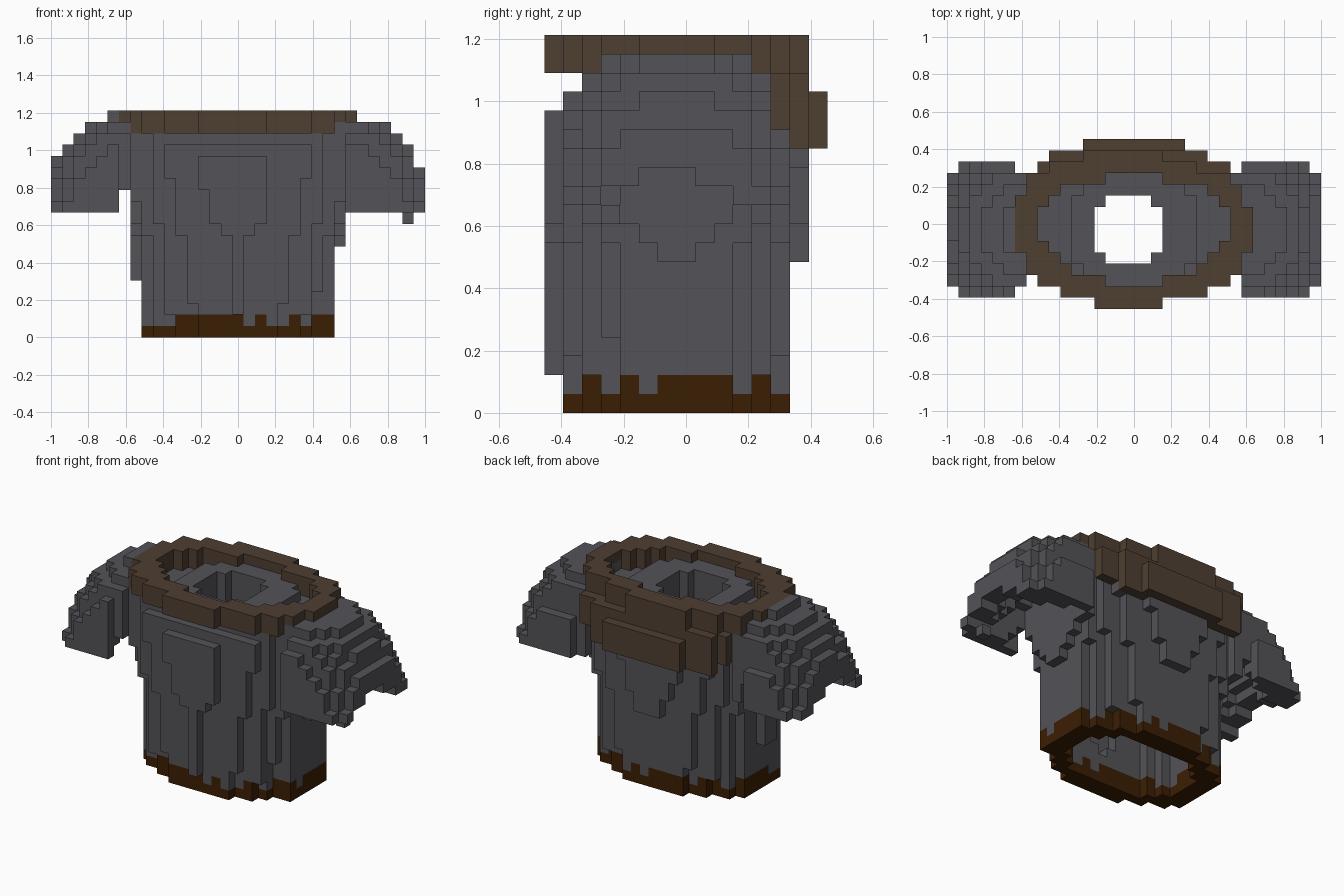
import bpy, bmesh
from mathutils import Vector

if "Cube" in bpy.data.objects:
    bpy.data.objects.remove(bpy.data.objects["Cube"])

NX, NY, NZ = 33, 15, 20
S = 2 / NX                      # block size
MID_Y = -0.03                   # centre line of the torso


def material(name, rgb):
    m = bpy.data.materials.new(name)
    m.use_nodes = True
    m.diffuse_color = (*rgb, 1)
    m.node_tree.nodes["Principled BSDF"].inputs["Base Color"].default_value = (*rgb, 1)
    return m


MATS = {
    "tunic_body": material("slate grey", (0.087, 0.087, 0.098)),
    "collar": material("leather brown", (0.077, 0.05, 0.032)),
    "hem": material("dark brown", (0.044, 0.013, 0.001)),
}
MATS["sleeves"] = MATS["tunic_body"]


def centre(i, j, k):
    return (i - 16) * S, (j - 7) * S, (k + 0.5) * S


def in_ellipse(x, y, a, b):
    return (x / a) ** 2 + ((y - MID_Y) / b) ** 2 <= 1


def in_neck_hole(i, j):
    corner = i in (13, 18) and j in (4, 9)
    return 13 <= i <= 18 and 4 <= j <= 9 and not corner


# Collar rows from front to back: outer first, outer last, inner first, inner last
COLLAR = [(13, 18, 0, 0), (10, 22, 0, 0), (8, 24, 14, 18), (7, 25, 11, 21),
          (7, 25, 10, 22), (6, 26, 9, 23), (6, 26, 8, 24), (6, 26, 8, 24),
          (6, 26, 8, 24), (6, 25, 9, 23), (7, 25, 10, 22), (7, 24, 14, 18),
          (8, 24, 0, 0), (9, 22, 0, 0), (12, 20, 0, 0)]


def is_collar(i, j, k):
    first, last, hole_first, hole_last = COLLAR[j]
    if not first <= i <= last or (hole_first and hole_first <= i <= hole_last):
        return False
    if k == 18 and i > 24:
        return False
    if j == 14:
        return 14 <= k <= 16
    if j >= 12 and k >= 18:                      # back leans in at the top
        return 12 <= i <= 18 if j == 13 else 9 <= i <= 21
    # The back of the collar hangs lower
    return k >= {12: 15, 13: 14}.get(j, 18)


def is_body(i, j, k):
    x, y, z = centre(i, j, k)
    if i == 16 and j == 0 and 2 <= k <= 15:      # front ridge
        return True
    # The torso widens towards the armpits
    a = min(0.535 + 0.025 * z + 0.3 * max(z - 0.5, 0), 0.6)
    b = 0.36 + 0.07 * z
    if x < 0:
        a += 0.005
    if k == 19 or in_neck_hole(i, j) or not in_ellipse(x, y, a, b):
        return False
    if (j == 0 and i > 18) or (j == 3 and i > 22 and k < 4):
        return False
    if k == 18:                                  # raised neck ring
        return in_ellipse(x, y, 0.36, 0.31)
    if k >= 16:                                  # shoulder roof
        return j >= k - 15 and j <= 12
    return not in_ellipse(x, y, a - 0.12, b - 0.1)


def in_dome(x, y, z, a, b, c):
    """Rounded shoulder cap growing outwards from the torso."""
    u, v, w = (x - 0.5) / a, abs(y - MID_Y) / b, max(z - 0.67, 0) / c
    return u ** 2.5 + v ** 2.5 + w ** 1.5 <= 1.17


def is_sleeve(i, j, k):
    x, y, z = centre(i, j, k)
    x = abs(x)
    # Loose blocks: cuff drip, shoulder crest, right cuff top
    if (i, j, k) == (31, 3, 10) or (i == 5 and k == 19 and 5 <= j <= 8):
        return True
    if i == 0 and k == 15 and 6 <= j <= 8:
        return True
    if k < 11 or k > 18 or not 1 <= j <= 12 or x < 0.5:
        return False
    if (j in (1, 2, 12) and x < 0.6) or (j == 12 and k > 14):
        return False
    if i == 6 and j in (1, 12):
        return False
    # Arched opening at the cuff, hollow inside
    if k < (13 if 5 <= j <= 7 else 12 if 3 <= j <= 9 else 11):
        return False
    if x > 0.6 and in_dome(x, y, z, 0.4, 0.28, 0.34):
        return False
    return in_dome(x, y, z, 0.51, 0.42, 0.5)


def is_hem(i, j, k):
    if k > 1 or not is_body(i, j, k):
        return False
    if k == 0:
        return True
    if j <= 5 and i <= 10:                       # plain right front corner
        return False
    if abs(i - 16) >= 7:                         # ragged sides
        return j in (2, 4, 6, 7, 8, 9, 11)
    if j > 7:                                    # ragged back
        return i not in (12, 17, 19)
    return 11 <= i <= 16 or i in (18, 21)        # ragged front


# Sort every block into its part
blocks = {}
for i in range(NX):
    for j in range(NY):
        for k in range(NZ):
            for part, test in (("collar", is_collar), ("hem", is_hem),
                               ("tunic_body", is_body), ("sleeves", is_sleeve)):
                if test(i, j, k):
                    blocks[i, j, k] = part
                    break

DIRS = [Vector(d) for d in ((1, 0, 0), (-1, 0, 0), (0, 1, 0),
                            (0, -1, 0), (0, 0, 1), (0, 0, -1))]


def build_part(part):
    """Skin the open sides of all blocks of one part."""
    bm = bmesh.new()
    for cell, owner in blocks.items():
        if owner != part:
            continue
        c = Vector(centre(*cell))
        for d in DIRS:
            if tuple(int(n + e) for n, e in zip(cell, d)) in blocks:
                continue
            p = Vector((d.y, d.z, d.x))
            q = d.cross(p)
            corners = [c + (d + p * s + q * t) * S / 2
                       for s, t in ((1, 1), (-1, 1), (-1, -1), (1, -1))]
            bm.faces.new([bm.verts.new(v) for v in corners])
    bmesh.ops.remove_doubles(bm, verts=bm.verts, dist=S / 100)
    me = bpy.data.meshes.new(part)
    bm.to_mesh(me)
    bm.free()
    me.materials.append(MATS[part])
    ob = bpy.data.objects.new(part, me)
    bpy.context.scene.collection.objects.link(ob)


for part in ("tunic_body", "sleeves", "collar", "hem"):
    build_part(part)
